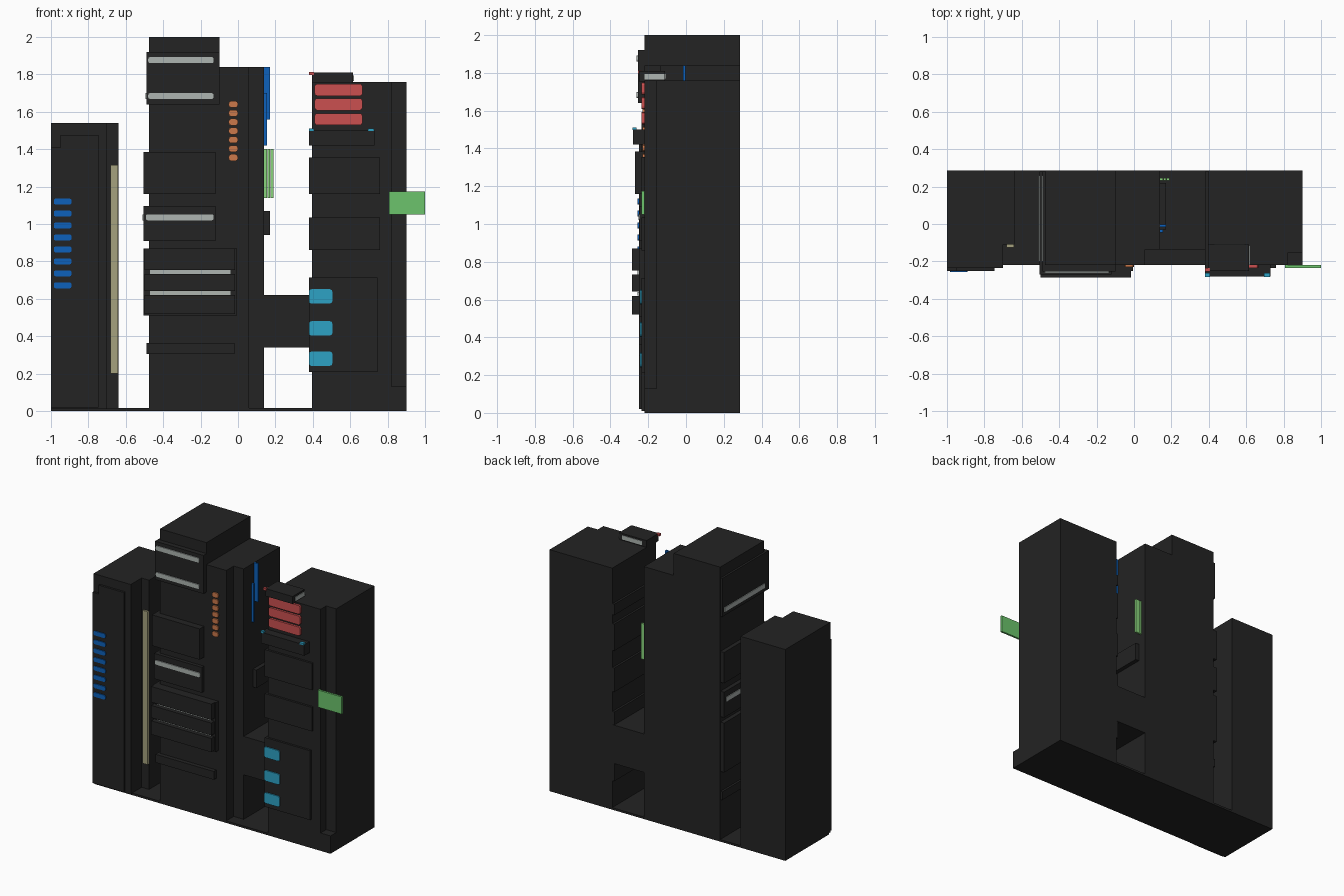
import bpy
import bmesh

cube = bpy.data.objects.get("Cube")
if cube:
    bpy.data.objects.remove(cube, do_unlink=True)


def material(name, rgb):
    m = bpy.data.materials.new(name)
    m.use_nodes = True
    m.diffuse_color = (*rgb, 1)
    b = m.node_tree.nodes["Principled BSDF"]
    b.inputs["Base Color"].default_value = (*rgb, 1)
    b.inputs["Roughness"].default_value = 0.8
    return m


DARK = material("charcoal", (0.017, 0.017, 0.017))
BLUE = material("blue", (0.004, 0.12, 0.50))
CYAN = material("cyan", (0.026, 0.36, 0.56))
RED = material("red", (0.60, 0.08, 0.08))
GREEN = material("green", (0.15, 0.55, 0.15))
LIME = material("light green", (0.25, 0.66, 0.20))
GREY = material("light grey", (0.42, 0.46, 0.44))
ORANGE = material("orange", (0.60, 0.19, 0.07))
SAND = material("sand", (0.38, 0.36, 0.21))


def box(name, x, y, z, mat=DARK, corner=0.0):
    """Box from (min, max) ranges; corner rounds the outline seen from the front."""
    bm = bmesh.new()
    bmesh.ops.create_cube(bm, size=1)
    for v in bm.verts:
        for i, (lo, hi) in enumerate((x, y, z)):
            v.co[i] = lo if v.co[i] < 0 else hi
    if corner:
        edges = [e for e in bm.edges
                 if abs(e.verts[0].co.y - e.verts[1].co.y) > 1e-5]
        bmesh.ops.bevel(bm, geom=edges, offset=corner, segments=2,
                        profile=0.5, affect='EDGES')
    me = bpy.data.meshes.new(name)
    bm.to_mesh(me)
    bm.free()
    me.materials.append(mat)
    ob = bpy.data.objects.new(name, me)
    bpy.context.collection.objects.link(ob)
    return ob


BACK = 0.285
FRONT = -0.22

# Base slab
box("base", (-1, 0.9), (FRONT, BACK), (0, 0.015))

# Right-hand low tower: body, recessed corner and stepped front panels
box("low_tower_body", (-1, -0.64), (-0.11, BACK), (0.01, 1.54))
box("low_tower_front", (-1, -0.70), (-0.235, -0.11), (0.01, 1.54))
box("low_tower_panel", (-1, -0.745), (-0.25, -0.235), (0.02, 1.41))
box("low_tower_panel_top", (-0.95, -0.745), (-0.25, -0.235), (1.41, 1.475))
for i in range(8):
    z = 1.12 - i * 0.064
    box("blue_bar", (-0.985, -0.89), (-0.257, -0.248), (z - 0.016, z + 0.016), BLUE, 0.01)
for i in range(3):
    x = -0.683 + i * 0.0145
    box("sand_strip", (x, x + 0.0135), (-0.125, -0.11), (0.2, 1.315), SAND)

# Central tower: high block, shoulder and recessed corner
box("centre_tower_high", (-0.475, -0.10), (FRONT, BACK), (0.01, 2.0))
box("centre_tower_shoulder", (-0.10, 0.06), (FRONT, BACK), (0.01, 1.84))
box("centre_tower_corner", (0.06, 0.14), (-0.135, BACK), (0.01, 1.84))

# Bands wrapping the front and outer side of the central tower
for x0, x1, z0, z1, y in (
        (-0.49, -0.10, 1.64, 1.92, -0.255),
        (-0.505, -0.12, 1.16, 1.385, -0.27),
        (-0.505, -0.12, 0.91, 1.095, -0.245),
        (-0.505, -0.005, 0.51, 0.87, -0.25),
        (-0.49, -0.02, 0.305, 0.365, -0.25)):
    box("centre_band", (x0, x1), (y, BACK - 0.003), (z0, z1))
# Slats with pale strips set between them
for z0, z1 in ((0.755, 0.87), (0.642, 0.732), (0.52, 0.62)):
    box("slat", (-0.5, -0.015), (-0.285, -0.25), (z0, z1))
for z in (0.743, 0.631):
    box("recessed_strip", (-0.47, -0.04), (-0.256, -0.249), (z - 0.010, z + 0.010), GREY)
# Pale light strips, two of them running round the side
box("upper_strip", (-0.48, -0.13), (-0.262, -0.25), (1.86, 1.893), GREY, 0.01)
box("middle_strip", (-0.48, -0.13), (-0.262, -0.25), (1.668, 1.70), GREY, 0.01)
box("lower_strip", (-0.493, -0.13), (-0.252, -0.24), (1.02, 1.052), GREY, 0.01)
box("middle_side_strip", (-0.495, -0.485), (-0.20, 0.26), (1.668, 1.70), GREY)
box("lower_side_strip", (-0.51, -0.50), (-0.20, 0.26), (1.02, 1.052), GREY)
# Column of orange studs
for i in range(7):
    z = 1.64 - i * 0.0475
    box("orange_stud", (-0.05, 0), (-0.229, -0.219), (z - 0.018, z + 0.018), ORANGE, 0.014)

# Fins on the inner side of the central tower
box("blue_fin_low", (0.139, 0.156), (-0.045, -0.03), (1.42, 1.70), BLUE)
box("blue_fin_high", (0.139, 0.17), (-0.015, -0.003), (1.56, 1.84), BLUE)
for i in range(3):
    x = 0.14 + i * 0.0167
    box("green_fin", (x, x + 0.0155), (0.233, 0.247), (1.14, 1.4), LIME)
box("side_bracket", (0.14, 0.17), (-0.03, 0.22), (0.94, 1.07))

# Bridge between towers
box("bridge", (0.14, 0.395), (-0.135, BACK), (0.34, 0.62))

# Left-hand tower: body with notched outer corner
box("left_tower_body", (0.395, 0.82), (FRONT, BACK), (0.01, 1.76))
box("left_tower_corner", (0.82, 0.9), (-0.155, BACK), (0.01, 1.76))
box("left_tower_foot", (0.82, 0.9), (FRONT, -0.155), (0.01, 0.13))
# Bands wrapping the front and inner side
for x1, z0, z1, y in ((0.73, 1.42, 1.5, -0.28), (0.76, 1.16, 1.355, -0.235),
                      (0.76, 0.86, 1.035, -0.235), (0.745, 0.21, 0.715, -0.235)):
    box("left_band", (0.38, x1), (y, BACK - 0.003), (z0, z1))
# Red panels
for z in (1.717, 1.64, 1.56):
    box("red_panel", (0.41, 0.665), (-0.235, -0.219), (z - 0.032, z + 0.032), RED, 0.013)
# Cyan corner tabs and windows
for x0, x1 in ((0.38, 0.405), (0.695, 0.728)):
    box("cyan_tab", (x0, x1), (-0.284, -0.262), (1.497, 1.51), CYAN)
for z in (0.613, 0.442, 0.28):
    box("cyan_window", (0.379, 0.505), (-0.243, -0.234), (z - 0.039, z + 0.039), CYAN, 0.015)
# Roof box with pale plates and red lamp
box("roof_box", (0.395, 0.615), (-0.25, -0.11), (1.755, 1.81))
box("roof_side_plate", (0.612, 0.619), (-0.22, -0.115), (1.765, 1.795), GREY)
box("roof_back_plate", (0.43, 0.59), (-0.113, -0.106), (1.768, 1.798), GREY)
box("roof_lamp", (0.38, 0.405), (-0.255, -0.235), (1.797, 1.812), RED)
# Projecting sign
box("green_sign", (0.808, 1.0), (-0.235, -0.22), (1.05, 1.175), GREEN)
